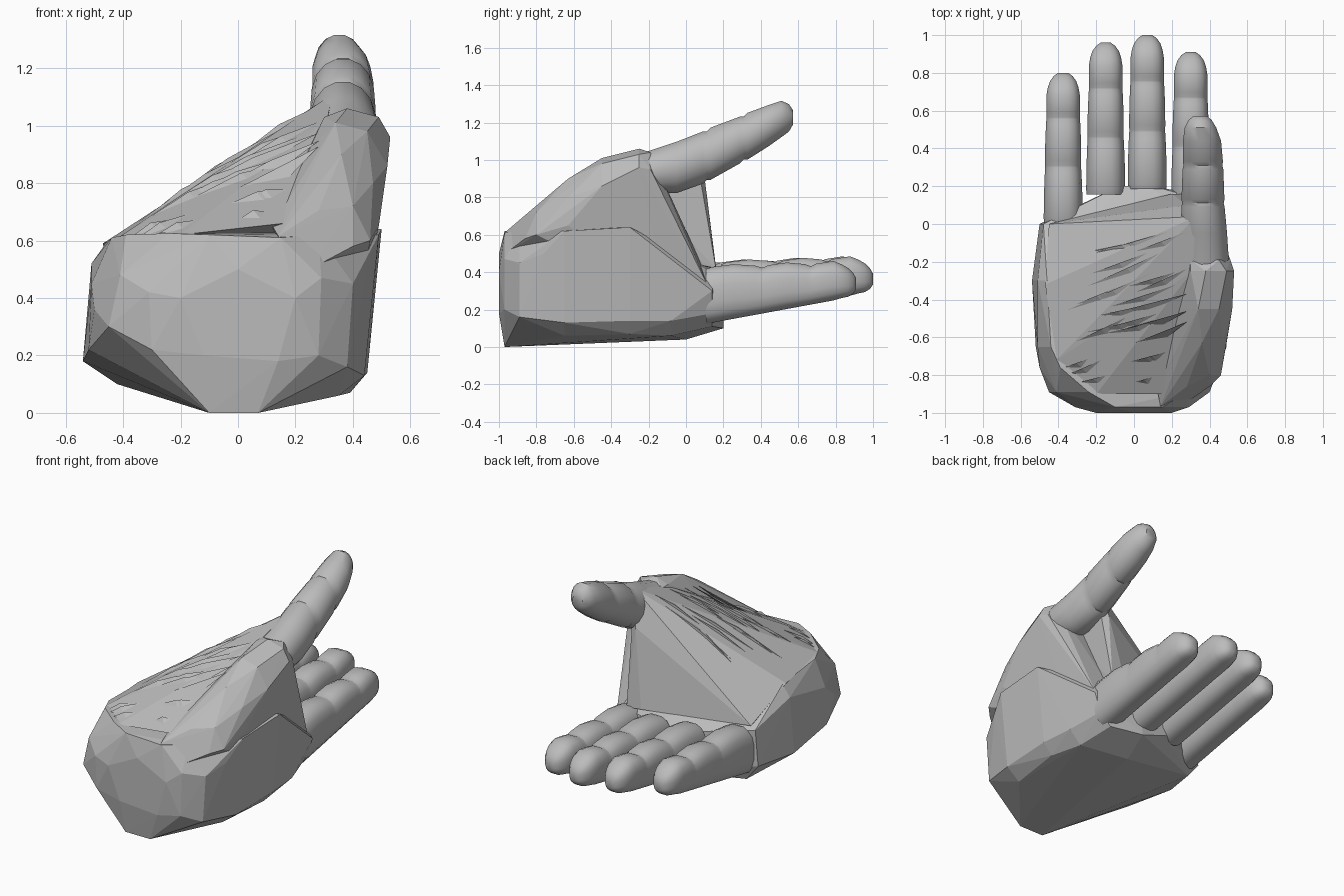
import bpy
import bmesh
import math
import random
from mathutils import Vector
from mathutils.bvhtree import BVHTree

default_cube = bpy.data.objects.get("Cube")
if default_cube:
    bpy.data.objects.remove(default_cube, do_unlink=True)

GREY = (0.5, 0.5, 0.5, 1.0)
grey = bpy.data.materials.new("plain grey")
grey.use_nodes = True
grey.diffuse_color = GREY
for node in grey.node_tree.nodes:
    if node.type == 'BSDF_PRINCIPLED':
        node.inputs["Base Color"].default_value = GREY
        node.inputs["Roughness"].default_value = 0.8


def add_object(name, bm, smooth=False):
    bmesh.ops.recalc_face_normals(bm, faces=bm.faces)
    mesh = bpy.data.meshes.new(name)
    bm.to_mesh(mesh)
    mesh.materials.append(grey)
    if smooth:
        mesh.shade_smooth()
        mesh.set_sharp_from_angle(angle=math.radians(35))
    obj = bpy.data.objects.new(name, mesh)
    bpy.context.collection.objects.link(obj)


def hull(name, sections):
    """Faceted convex solid around (x, z) pairs listed by their y."""
    bm = bmesh.new()
    for y, pairs in sections.items():
        for x, z in pairs:
            bm.verts.new((x, y, z))
    result = bmesh.ops.convex_hull(bm, input=bm.verts)
    inner = [g for g in result["geom_interior"] if isinstance(g, bmesh.types.BMVert)]
    bmesh.ops.delete(bm, geom=inner, context='VERTS')
    add_object(name, bm)
    tree = BVHTree.FromBMesh(bm)
    bm.free()
    return tree


def loft(name, stations, sides=16, power=0.75):
    """Rounded-box rings along y; each station is (y, x, half width, low z, high z)."""
    bm = bmesh.new()
    rings = []
    for y, x, half, low, high in stations:
        ring = []
        for i in range(sides):
            a = math.tau * (i + 0.5) / sides
            c, s = math.cos(a), math.sin(a)
            u = math.copysign(abs(c) ** power, c)
            v = math.copysign(abs(s) ** power, s)
            ring.append(bm.verts.new((x + half * u, y, (low + high) / 2 + (high - low) / 2 * v)))
        rings.append(ring)
    for r, q in zip(rings, rings[1:]):
        for i in range(sides):
            j = (i + 1) % sides
            bm.faces.new((r[i], r[j], q[j], q[i]))
    bm.faces.new(rings[0])
    bm.faces.new(rings[-1])
    add_object(name, bm, smooth=True)
    bm.free()


# Palm block from the wrist (-y) to the finger roots
palm = hull("palm", {
    -1.0: [(-.12, .2), (.14, .18), (.2, .4), (-.2, .4), (0, .5)],
    -.97: [(-.1, 0), (.07, 0), (.28, .2), (.29, .47), (.15, .61), (-.1, .62), (-.31, .42), (-.3, .22)],
    -.89: [(.38, .16), (.4, .45), (.28, .62), (-.45, .3), (-.41, .48), (-.24, .625)],
    -.76: [(-.39, .62), (.45, .5), (-.5, .36)],
    -.65: [(.44, .13), (.35, .06), (.49, .62), (-.52, .22), (-.51, .45), (-.44, .61)],
    -.3: [(.45, .14), (.39, .07), (.5, .64), (-.54, .18), (-.51, .52), (-.46, .59)],
    -.08: [(.43, .14), (.35, .06)],
    0: [(-.5, .2), (-.48, .42), (-.42, .1), (.05, .04)],
    .14: [(.42, .3), (.38, .18), (.3, .11), (.32, .4)],
    .2: [(.1, .1), (.1, .4), (-.08, .16), (-.08, .38)],
})

# Thumb muscle along the +x edge
mound = hull("thumb_mound", {
    -.965: [(.14, .615), (.25, .5)],
    -.86: [(.28, .705), (.12, .65), (.4, .58)],
    -.8: [(.46, .6), (.4, .72)],
    -.63: [(.49, .65), (.47, .8), (.36, .9), (.2, .8)],
    -.45: [(.52, .86), (.45, .98), (.34, 1.01), (.25, .92)],
    -.25: [(.53, .96), (.49, 1.03), (.38, 1.06), (.3, 1.03)],
    -.19: [(.51, .95), (.45, 1.04), (.3, 1.03)],
    -.1: [(.4, .25), (.2, .4)],
    .12: [(.4, .32), (.25, .36)],
})

# Skin stretched from the thumb to the finger roots and the far edge of the palm
web = hull("thumb_web", {
    -.9: [(.16, .66), (-.2, .62)],
    -.72: [(-.41, .615)],
    -.6: [(.24, .81)],
    -.32: [(-.47, .59)],
    -.25: [(.31, 1.02)],
    -.1: [(.3, .7)],
    0: [(-.45, .44)],
    .04: [(.33, 1.11)],
    .1: [(.28, .9)],
    .16: [(.2, .43), (.3, .42)],
})


def surface_z(x, y):
    hits = [t.ray_cast(Vector((x, y, 3)), Vector((0, 0, -1)))[0] for t in (palm, mound, web)]
    return max([h.z for h in hits if h], default=.5)


# Sharp slivers of folded skin across the sloping palm
random.seed(4)
folds = bmesh.new()
for i in range(24):
    x = random.uniform(-.38, .05)
    y = random.uniform(-.68, -.12) if i % 4 else random.uniform(-.85, -.7)
    length = random.uniform(.2, .5) if i % 4 else random.uniform(.08, .2)
    slope = random.uniform(.2, .5)
    end_x = min(x + length, .28)
    end_y = min(y + (end_x - x) * slope, -.04)
    mid_x, mid_y = (x + end_x) / 2, (y + end_y) / 2
    corners = [(x, y, 0), (end_x, end_y, 0), (mid_x, mid_y, .018), (mid_x + .03, mid_y - .03, -.005)]
    verts = [folds.verts.new((a, b, surface_z(a, b) + lift)) for a, b, lift in corners]
    for skip in range(4):
        folds.faces.new([v for k, v in enumerate(verts) if k != skip])
add_object("palm_folds", folds)
folds.free()


def finger(name, x, root, tip, lift):
    """Three padded joints that taper to a rounded tip."""
    length = tip - root
    stations = []
    joints = [0, .38, .7, 1]
    for a, b in zip(joints, joints[1:]):
        for f in (.02, .12, .5, .88, .98):
            t = a + (b - a) * f
            if t > .9:
                continue
            pad = math.sin(math.pi * f) ** .5
            stations.append((root + length * t, x, .107 - .02 * t + .004 * (pad - 1),
                             .13 + .15 * t + lift, .435 + .025 * t + .03 * (pad - .5) + lift))
    # Rounded end
    low, high = .27 + lift, .465 + lift
    for f in (.3, .6, .85, 1):
        shrink = math.sqrt(1 - (f * .95) ** 2)
        mid = (low + high) / 2 - .02 * f
        stations.append((tip - .11 * (1 - f), x, .086 * shrink,
                         mid - .095 * shrink, mid + .095 * shrink))
    loft(name, stations)


finger("index_finger", .3, .1, .91, -.01)
finger("middle_finger", .07, .18, 1.0, .015)
finger("ring_finger", -.15, .15, .96, .015)
finger("little_finger", -.375, 0, .8, 0)

# Thumb, rising from the top of the palm, with creases at its joints
loft("thumb", [
    (-.3, .38, .1, .84, 1.02), (-.2, .38, .125, .82, 1.05), (-.05, .375, .12, .82, 1.1),
    (.09, .365, .117, .87, 1.155), (.11, .365, .112, .89, 1.155), (.13, .365, .116, .89, 1.175),
    (.29, .365, .11, .98, 1.235), (.31, .365, .105, 1.0, 1.235), (.33, .365, .108, 1.0, 1.255),
    (.44, .36, .103, 1.07, 1.295), (.51, .352, .085, 1.12, 1.318), (.55, .35, .063, 1.15, 1.3),
    (.573, .35, .035, 1.19, 1.265)], power=1.0)
